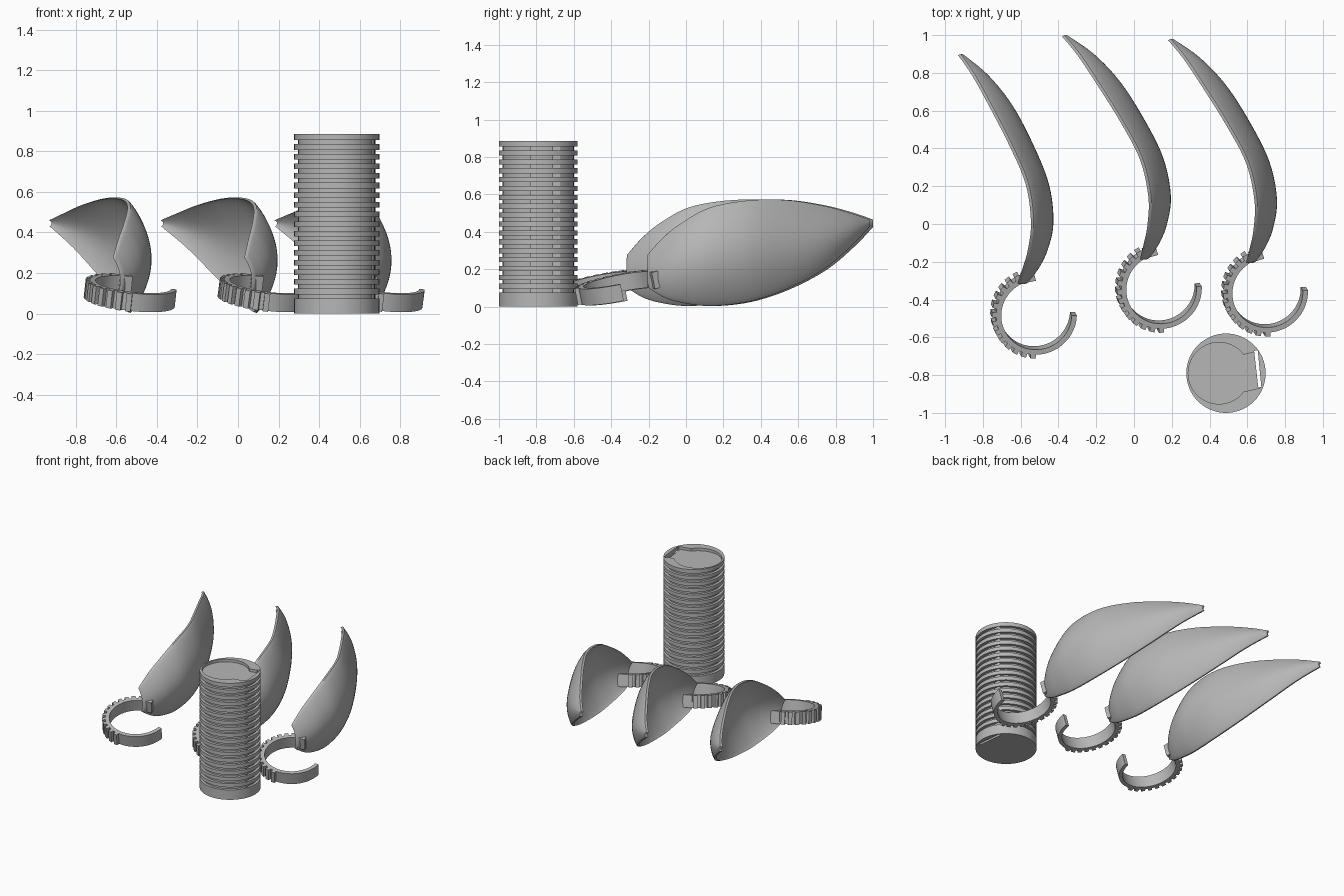
import bpy, bmesh, math
from mathutils import Matrix, Vector

if "Cube" in bpy.data.objects:
    bpy.data.objects.remove(bpy.data.objects["Cube"])

grey = bpy.data.materials.new("plain_grey")
grey.diffuse_color = (0.47, 0.47, 0.47, 1)
grey.use_nodes = True
grey.node_tree.nodes["Principled BSDF"].inputs["Base Color"].default_value = grey.diffuse_color


def make(name, bm, smooth=True):
    bmesh.ops.recalc_face_normals(bm, faces=bm.faces)
    me = bpy.data.meshes.new(name)
    bm.to_mesh(me)
    bm.free()
    me.materials.append(grey)
    ob = bpy.data.objects.new(name, me)
    bpy.context.collection.objects.link(ob)
    if smooth:
        bpy.ops.object.select_all(action='DESELECT')
        ob.select_set(True)
        bpy.context.view_layer.objects.active = ob
        bpy.ops.object.shade_smooth_by_angle(angle=math.radians(35))
    return ob


def prism(bm, pts, z0, z1):
    lo = [bm.verts.new((x, y, z0)) for x, y in pts]
    hi = [bm.verts.new((x, y, z1)) for x, y in pts]
    bm.faces.new(lo)
    bm.faces.new(hi)
    n = len(pts)
    for i in range(n):
        j = (i + 1) % n
        bm.faces.new((lo[i], lo[j], hi[j], hi[i]))


def polar(r, a, c=(0, 0)):
    return (c[0] + r * math.cos(a), c[1] + r * math.sin(a))


# ---- ribbed canister: lathed profile with 17 grooves ----
CX, CY, R, CORE, TOP = 0.487, -0.79, 0.21, 0.19, 0.885
prof = [(R, 0)]
for i in range(17):
    z = 0.075 + i * 0.0475
    prof += [(R, z), (CORE, z), (CORE, z + 0.02), (R, z + 0.02)]
prof.append((R, TOP))
bm = bmesh.new()
N = 64
rings = [[bm.verts.new((*polar(r, 2 * math.pi * k / N, (CX, CY)), z)) for k in range(N)]
         for r, z in prof]
for a, b in zip(rings, rings[1:]):
    for k in range(N):
        j = (k + 1) % N
        bm.faces.new((a[k], a[j], b[j], b[k]))
bm.faces.new(rings[0])
bm.faces.new(rings[-1])
canister = make("ribbed_canister", bm)

# keyhole recess in the lid and a thin slit right through
a0 = math.radians(37)
arc = [polar(0.163, a0 + (2 * math.pi - 2 * a0) * i / 40, (0.45, CY)) for i in range(41)]
cutters = [("recess_cutter", arc + [(0.668, -0.868), (0.65, -0.675)], TOP - 0.02, TOP + 0.05),
           ("slit_cutter", [(0.636, -0.672), (0.655, -0.668), (0.674, -0.862), (0.658, -0.866)],
            -0.05, TOP + 0.06)]
for name, pts, z0, z1 in cutters:
    bm = bmesh.new()
    prism(bm, pts, z0, z1)
    cut = make(name, bm, False)
    cut.hide_render = True
    cut.hide_set(True)
    mod = canister.modifiers.new(name, 'BOOLEAN')
    mod.operation = 'DIFFERENCE'
    mod.solver = 'EXACT'
    mod.object = cut

# ---- scoop shell: rows of y, upper rim x z, lower rim x z, outermost x ----
ROWS = [(-0.18, 0.045, 0.28, 0.07, 0.10, 0.08),
        (-0.10, 0.065, 0.37, 0.085, 0.05, 0.135),
        (0.0, 0.085, 0.45, 0.095, 0.02, 0.175),
        (0.15, 0.09, 0.53, 0.09, 0.003, 0.195),
        (0.35, 0.045, 0.567, 0.06, 0.025, 0.155),
        (0.55, -0.06, 0.57, -0.01, 0.09, 0.055),
        (0.75, -0.185, 0.54, -0.115, 0.195, -0.075),
        (0.90, -0.285, 0.50, -0.24, 0.32, -0.215),
        (1.0, -0.367, 0.465, -0.365, 0.425, -0.355)]


def spline_rows(rows, steps):
    out = []
    for i in range(len(rows) - 1):
        p0, p1 = rows[max(i - 1, 0)], rows[i]
        p2, p3 = rows[i + 1], rows[min(i + 2, len(rows) - 1)]
        for s in range(steps):
            t = s / steps
            out.append([0.5 * (2 * b + (c - a) * t + (2 * a - 5 * b + 4 * c - d) * t * t
                               + (3 * b - a - 3 * c + d) * t ** 3)
                        for a, b, c, d in zip(p0, p1, p2, p3)])
    return out + [list(rows[-1])]


def shell(name, mat):
    bm = bmesh.new()
    M, T = 24, 0.014
    outer, inner = [], []
    for y, ux, uz, lx, lz, bx in spline_rows(ROWS, 5):
        depth = bx - (ux + lx) / 2
        o, n = [], []
        for k in range(M + 1):
            s = 0.5 - 0.5 * math.cos(math.pi * k / M)
            b = math.sin(math.pi * s) ** 0.8 if 0 < k < M else 0
            p = Vector((ux + (lx - ux) * s + depth * b, y, uz + (lz - uz) * s))
            o.append(bm.verts.new(p))
            n.append(bm.verts.new(p + Vector((-T, -T * 0.5, (s - 0.5) * 0.01))))
        outer.append(o)
        inner.append(n)
    L = len(outer) - 1
    for i in range(L):
        for k in range(M):
            for g in (outer, inner):
                bm.faces.new((g[i][k], g[i + 1][k], g[i + 1][k + 1], g[i][k + 1]))
        for k in (0, M):
            bm.faces.new((outer[i][k], outer[i + 1][k], inner[i + 1][k], inner[i][k]))
    for i in (0, L):
        for k in range(M):
            bm.faces.new((outer[i][k], outer[i][k + 1], inner[i][k + 1], inner[i][k]))
    make(name, bm).matrix_world = mat


# ---- toothed open ring, tilted up toward the shell ----
normal = Vector((0.13, -0.2, 1)).normalized()
TILT = Matrix.Translation((0.14, -0.335, 0.1)) @ \
    Vector((0, 0, 1)).rotation_difference(normal).to_matrix().to_4x4()


def clasp(name, mat):
    bm = bmesh.new()
    H = 0.045
    a, b = math.radians(112), math.radians(363)
    ang = [a + (b - a) * i / 56 for i in range(57)]
    prism(bm, [polar(0.215, t) for t in ang] + [polar(0.188, t) for t in reversed(ang)], -H, H)
    make(name + "_ring", bm).matrix_world = mat @ TILT
    bm = bmesh.new()
    for i in range(13):
        t = math.radians(122 + i * 12.4)
        prism(bm, [polar(0.205, t - 0.068), polar(0.237, t - 0.058),
                   polar(0.237, t + 0.058), polar(0.205, t + 0.068)], -H, H)
    # root block joining ring and shell
    prism(bm, [polar(0.185, 1.68), polar(0.225, 1.72), polar(0.225, 2.02), polar(0.185, 2.02)],
          -H, H)
    make(name + "_teeth", bm, False).matrix_world = mat @ TILT


# ---- three copies ----
places = {
    "left": Matrix.Translation((-0.633, -0.127, 0)) @ Matrix.Rotation(math.radians(-4.7), 4, 'Z'),
    "middle": Matrix.Identity(4),
    "right": Matrix.Translation((0.562, -0.02, 0)),
}
for side, mat in places.items():
    shell(side + "_shell", mat)
    clasp(side + "_clasp", mat)
